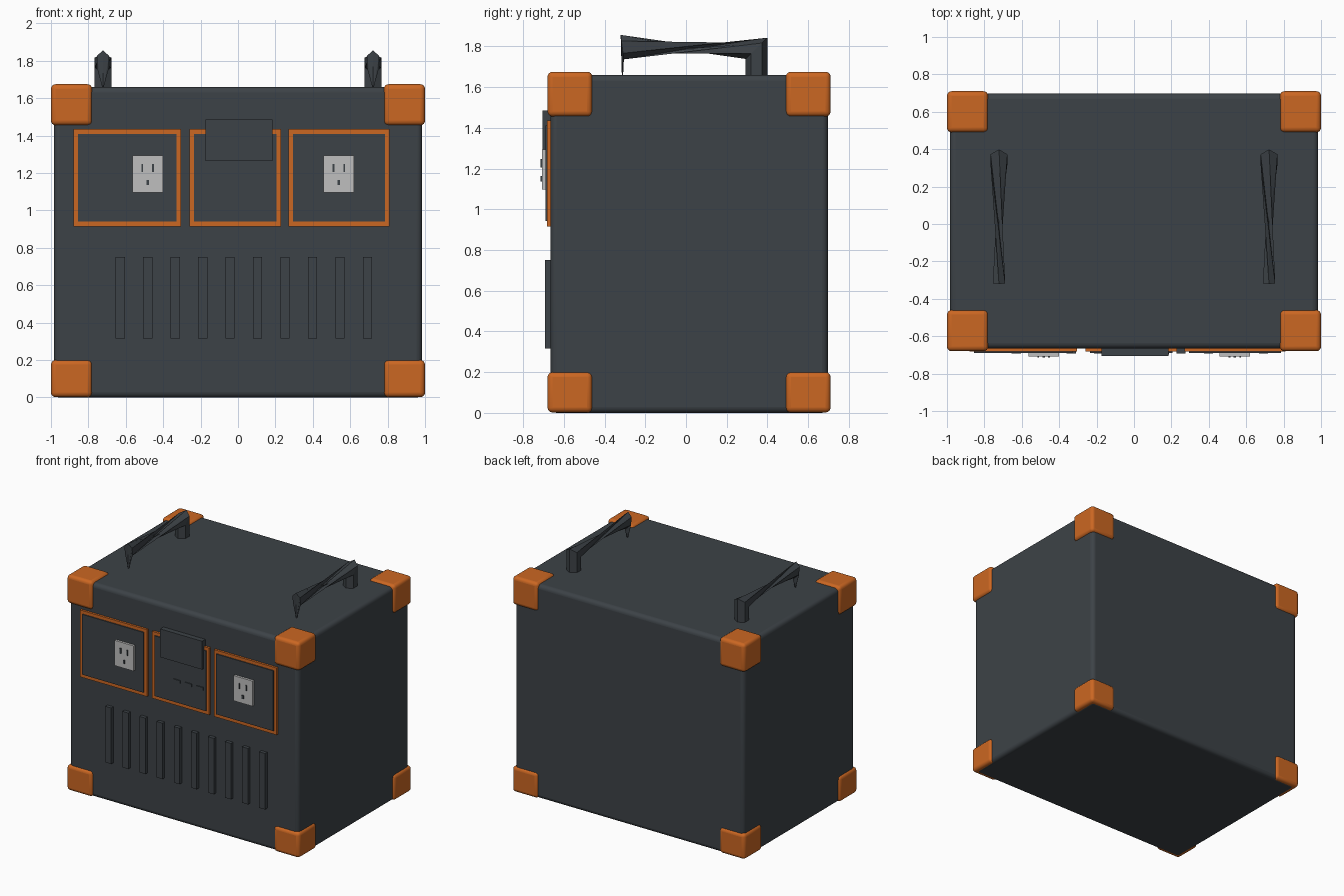
import bpy
import math
from mathutils import Vector

cube = bpy.data.objects.get("Cube")
if cube:
    bpy.data.objects.remove(cube, do_unlink=True)


def material(name, rgb, rough=0.6):
    m = bpy.data.materials.new(name)
    m.use_nodes = True
    m.diffuse_color = (*rgb, 1)
    bsdf = m.node_tree.nodes["Principled BSDF"]
    bsdf.inputs["Base Color"].default_value = (*rgb, 1)
    bsdf.inputs["Roughness"].default_value = rough
    return m


CHARCOAL = material("charcoal", (0.046, 0.055, 0.063))
ORANGE = material("orange", (0.60, 0.135, 0.016))
GREY = material("light grey", (0.52, 0.52, 0.52))


def box(name, x, y, z, mat, bevel=0):
    """Box between (min, max) pairs, with optional rounded edges."""
    lo, hi = Vector((x[0], y[0], z[0])), Vector((x[1], y[1], z[1]))
    bpy.ops.mesh.primitive_cube_add(size=1, location=(lo + hi) / 2)
    ob = bpy.context.object
    ob.name = name
    ob.scale = hi - lo
    bpy.ops.object.transform_apply(location=False, rotation=False, scale=True)
    ob.data.materials.append(mat)
    if bevel:
        mod = ob.modifiers.new("rounding", 'BEVEL')
        mod.width = bevel
        mod.segments = 4
        bpy.ops.object.shade_smooth_by_angle(angle=math.radians(40))
    return ob


def plate(name, x, z, depth, mat):
    """Thin part on the front, standing out to y = -depth."""
    return box(name, x, (-depth, -0.66), z, mat)


# Case
box("case", (-0.985, 0.985), (-0.665, 0.697), (0, 1.66), CHARCOAL, 0.03)

# Corner guards
for xn, x in (("right", (-1, -0.78)), ("left", (0.78, 1))):
    for yn, y in (("front", (-0.68, -0.46)), ("back", (0.49, 0.71))):
        for zn, z in (("bottom", (0.002, 0.2)), ("top", (1.455, 1.675))):
            box(f"corner_guard_{zn}_{yn}_{xn}", x, y, z, ORANGE, 0.025)

# Framed panels
for side, x0, x1 in (("right", -0.88, -0.305), ("middle", -0.26, 0.23), ("left", 0.27, 0.81)):
    plate(f"panel_frame_{side}", (x0, x1), (0.915, 1.435), 0.682, ORANGE)
    plate(f"panel_{side}", (x0 + 0.024, x1 - 0.024), (0.942, 1.41), 0.69, CHARCOAL)

# Display and buttons
plate("display", (-0.175, 0.185), (1.265, 1.485), 0.705, CHARCOAL)
for i in range(3):
    cx = -0.04 + 0.1 * i
    plate(f"button_{i + 1}", (cx - 0.028, cx + 0.028), (1.099, 1.122), 0.697, CHARCOAL)

# Sockets
for side, cx in (("right", -0.483), ("left", 0.539)):
    plate(f"socket_{side}", (cx - 0.081, cx + 0.081), (1.097, 1.293), 0.708, GREY)
    for n, dx in (("a", -0.029), ("b", 0.029)):
        plate(f"socket_slot_{side}_{n}", (cx + dx - 0.005, cx + dx + 0.005),
              (1.205, 1.247), 0.715, CHARCOAL)
    plate(f"socket_ground_{side}", (cx - 0.007, cx + 0.007), (1.135, 1.162), 0.715, CHARCOAL)

# Vent ribs
for i in range(10):
    cx = -0.63 + 0.1469 * i
    plate(f"vent_rib_{i + 1}", (cx - 0.025, cx + 0.025), (0.315, 0.75), 0.692, CHARCOAL)


# Twisted carrying handles
def ring(centre, rx, up, turn=0):
    """Six points: rx is the half width, up the (y, z) reach of the peak."""
    points = []
    for i in range(6):
        a = (i + turn) * math.pi / 3
        points.append(Vector(centre) + Vector((rx * math.sin(a),
                                               up[0] * math.cos(a), up[1] * math.cos(a))))
    return points


def handle(name, x):
    rings = [
        ring((x, 0.346, 1.65), 0.052, (0.053, 0)),
        ring((x, 0.346, 1.79), 0.052, (0.053, 0.052)),
        ring((x, -0.313, 1.796), 0.038, (-0.008, 0.06), 2),
        ring((x, -0.312, 1.655), 0.003, (-0.003, 0), 2),
    ]
    verts = [p for r in rings for p in r]
    faces = []
    for r in range(len(rings) - 1):
        for i in range(6):
            a, b = r * 6 + i, r * 6 + (i + 1) % 6
            faces += [(a, b, b + 6), (a, b + 6, a + 6)]
    faces += [tuple(range(5, -1, -1)), tuple(range(18, 24))]
    mesh = bpy.data.meshes.new(name)
    mesh.from_pydata(verts, [], faces)
    mesh.materials.append(CHARCOAL)
    ob = bpy.data.objects.new(name, mesh)
    bpy.context.collection.objects.link(ob)
    # Consistent outward normals
    bpy.ops.object.select_all(action='DESELECT')
    ob.select_set(True)
    bpy.context.view_layer.objects.active = ob
    bpy.ops.object.mode_set(mode='EDIT')
    bpy.ops.mesh.select_all(action='SELECT')
    bpy.ops.mesh.normals_make_consistent(inside=False)
    bpy.ops.object.mode_set(mode='OBJECT')


handle("handle_right", -0.722)
handle("handle_left", 0.722)
